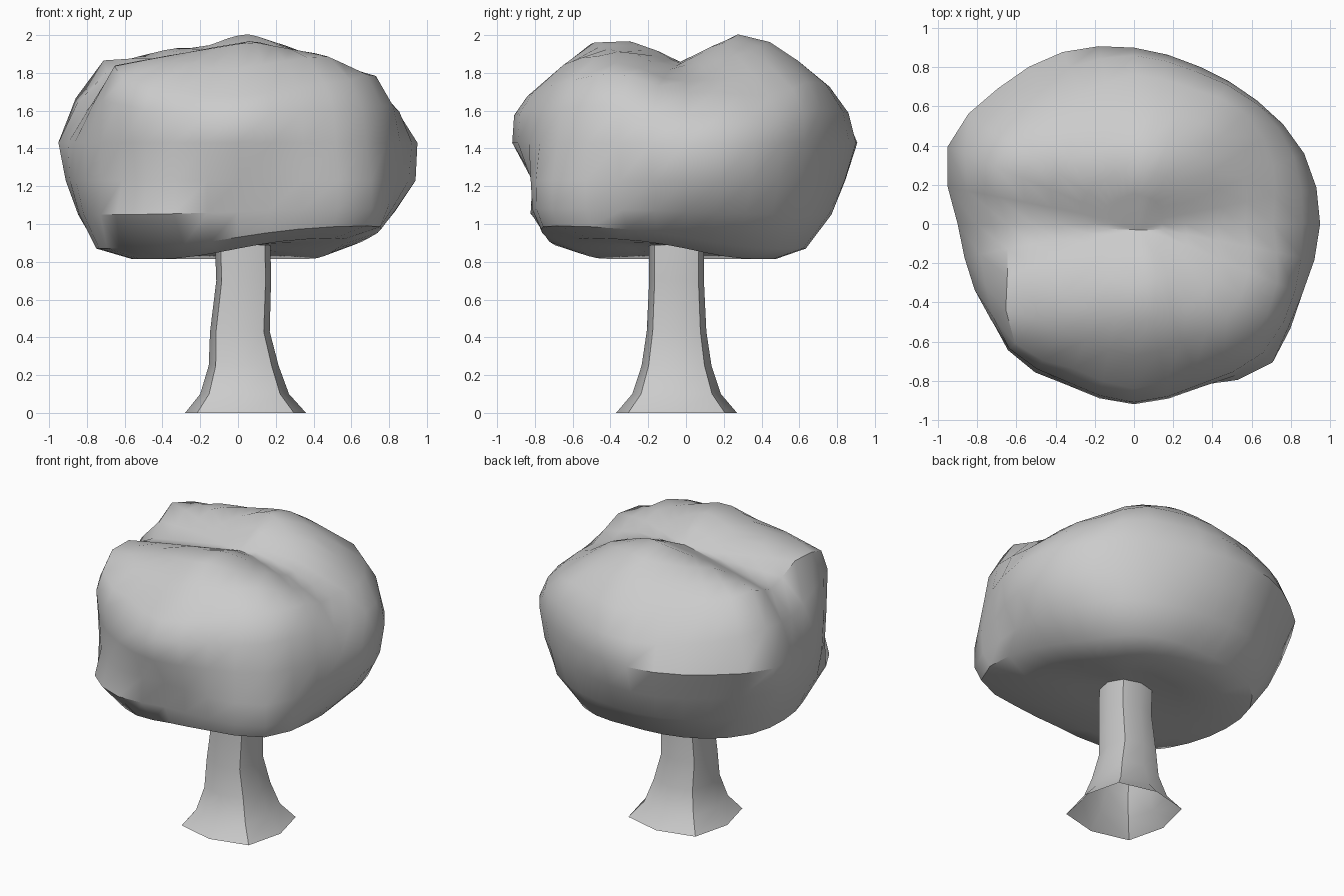
import bpy, bmesh
from math import cos, sin, pi, radians

if "Cube" in bpy.data.objects:
    bpy.data.objects.remove(bpy.data.objects["Cube"])


def lerp_table(table, v):
    """Piecewise-linear lookup in a list of (position, value)."""
    if v <= table[0][0]:
        return table[0][1]
    for (a, fa), (b, fb) in zip(table, table[1:]):
        if v <= b:
            return fa + (fb - fa) * (v - a) / (b - a)
    return table[-1][1]


def refine(r):
    """Doubles a closed list of radii with a smooth in-between value."""
    out = []
    n = len(r)
    for i in range(n):
        mid = (9 * (r[i] + r[(i + 1) % n]) - r[i - 1] - r[(i + 2) % n]) / 16
        out += [r[i], mid]
    return out


def loft(name, rings, bottom=None, top=None, angle=40):
    """Skin equal-length rings; an end with a tip closes to that point, else stays open."""
    bm = bmesh.new()
    loops = [[bm.verts.new(p) for p in ring] for ring in rings]
    n = len(loops[0])
    for lo, hi in zip(loops, loops[1:]):
        for i in range(n):
            j = (i + 1) % n
            bm.faces.new((lo[i], lo[j], hi[j], hi[i]))
    for loop, tip in ((loops[0][::-1], bottom), (loops[-1], top)):
        if tip:
            v = bm.verts.new(tip)
            for i in range(n):
                bm.faces.new((loop[i], loop[(i + 1) % n], v))
    mesh = bpy.data.meshes.new(name)
    bm.to_mesh(mesh)
    bm.free()
    obj = bpy.data.objects.new(name, mesh)
    bpy.context.collection.objects.link(obj)
    bpy.ops.object.select_all(action='DESELECT')
    obj.select_set(True)
    bpy.context.view_layer.objects.active = obj
    bpy.ops.object.shade_smooth_by_angle(angle=radians(angle))
    return obj


# Trunk: open flared tube with eight sides and four hard corners
trunk_profile = [(0, .04, .32), (.1, .035, .235), (.25, .03, .185),
                 (.43, .01, .158), (.7, .03, .145), (.89, .025, .147)]
trunk_rings = []
for z, cx, r in trunk_profile:
    ring = []
    for i in range(8):
        a = i * pi / 4
        k = r if i % 2 == 0 else r * .8 * 2 ** .5
        ring.append((cx + k * cos(a), -.05 + k * sin(a), z))
    trunk_rings.append(ring)
loft("trunk", trunk_rings, angle=45)

# Canopy outlines: radii every 22.5 degrees, starting at +x
base = [.70, .66, .69, .67, .63, .66, .72, .76, .75, .75, .76, .75, .74, .83, .96, .82]
low = [.83, .83, .82, .78, .77, .80, .83, .88, .84, .84, .91, .89, .80, .88, 1.0, .88]
dent = [.94, .91, .86, .83, .84, .88, .90, .96, .89, .87, .87, .87, .80, .89, 1.0, .91]
wide = [.95, .94, .89, .87, .90, .95, .98, 1.03, .90, .88, .88, .89, .92, .90, .96, .93]
crown = [.71, .77, .80, .75, .76, .72, .76, .77, .65, .70, .86, .80, .84, .81, .84, .79]
base, low, dent, wide, crown = map(refine, (base, low, dent, wide, crown))
shoulder = [(w + c) / 2 + .03 for w, c in zip(wide, crown)]

# Crown surface: two ridges across y with a valley between, falling off in x
ridge = [(-.85, 1.68), (-.52, 1.965), (-.27, 1.97), (-.03, 1.865),
         (.28, 2.01), (.45, 1.965), (.63, 1.85), (.77, 1.73)]
falloff = [(-.7, -.14), (-.45, -.09), (.07, 0), (.48, -.08), (.66, -.17), (.75, -.19)]
right_drop = [(0, 0), (.3, .14), (.45, .12), (.65, .03)]


def crown_z(x, y):
    drop = lerp_table(right_drop, y) * min(1, max(0, (x - .25) / .4))
    return lerp_table(ridge, y) + lerp_table(falloff, x) - drop


def ring(radii, height, scale=1):
    """height is a number or a function of (angle, x, y)."""
    pts = []
    for i, r in enumerate(radii):
        a = 2 * pi * i / len(radii)
        x, y = r * scale * cos(a), r * scale * sin(a)
        pts.append((x, y, height(a, x, y) if callable(height) else height))
    return pts


def lift(a):
    """Raises the underside toward the front right."""
    return max(0, cos(a + pi / 4)) ** 2


top = lambda a, x, y: crown_z(x, y)
canopy_rings = [
    ring(base, lambda a, x, y: .85 + .05 * lift(a), .4),
    ring(base, lambda a, x, y: .815 + .11 * lift(a), .75),
    ring(base, lambda a, x, y: .87 + .12 * lift(a)),
    ring(low, lambda a, x, y: 1.05 + .03 * lift(a)),
    ring(dent, 1.23),
    ring(wide, 1.43),
    ring(shoulder, lambda a, x, y: .45 * 1.43 + .55 * crown_z(x * .9, y * .9)),
] + [ring(crown, top, s) for s in (1, .8, .6, .37, .2)]
loft("canopy", canopy_rings, bottom=(0, 0, .88), top=(.03, -.03, crown_z(.03, -.03)))
